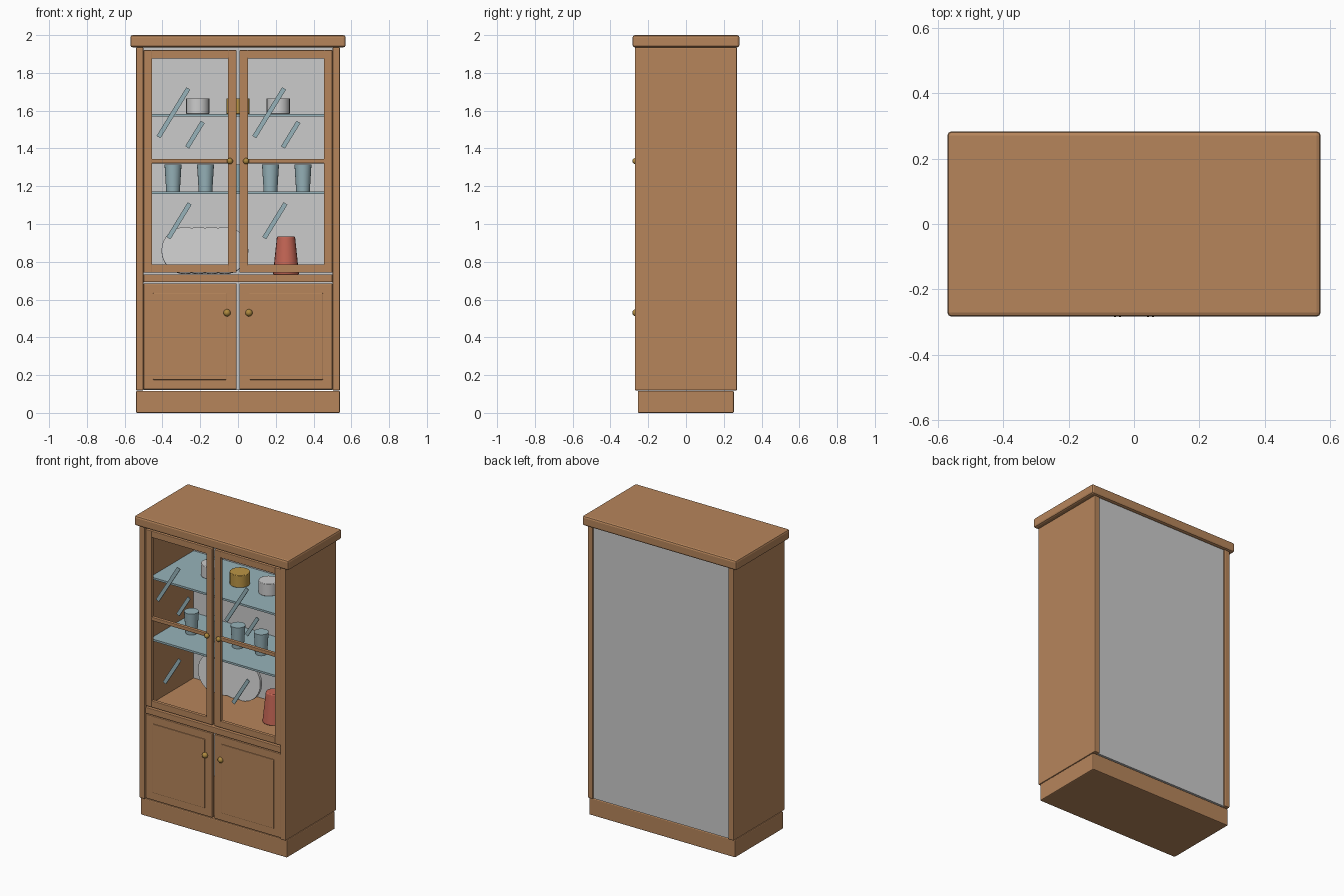
import bpy
from math import radians

if "Cube" in bpy.data.objects:
    bpy.data.objects.remove(bpy.data.objects["Cube"])

def material(name, rgb):
    m = bpy.data.materials.new(name)
    m.diffuse_color = (*rgb, 1)
    m.use_nodes = True
    m.node_tree.nodes["Principled BSDF"].inputs["Base Color"].default_value = m.diffuse_color
    return m

WOOD = material("wood", (0.47, 0.235, 0.105))
GLASS = material("glass", (0.31, 0.45, 0.49))
BRASS = material("brass", (0.42, 0.25, 0.05))
GOLD = material("ochre", (0.50, 0.30, 0.06))
RED = material("terracotta", (0.55, 0.13, 0.09))

def finish(o, name, mat, bevel=0):
    o.name = name
    if mat:
        o.data.materials.append(mat)
    if bevel:
        b = o.modifiers.new("bevel", 'BEVEL')
        b.width, b.segments = bevel, 2
    return o

def box(name, x, y, z, mat=WOOD, bevel=0.004):
    """Box from (min, max) ranges on each axis."""
    bpy.ops.mesh.primitive_cube_add(size=1, location=[sum(r) / 2 for r in (x, y, z)])
    o = bpy.context.object
    o.scale = [abs(r[1] - r[0]) for r in (x, y, z)]
    bpy.ops.object.transform_apply(location=False, rotation=False, scale=True)
    return finish(o, name, mat, bevel)

def round_part(name, loc, r1, r2, h, mat, sides=20, rot=(0, 0, 0), bevel=0):
    """Tapered cylinder, base radius r1, top radius r2, centred on loc."""
    bpy.ops.mesh.primitive_cone_add(vertices=sides, radius1=r1, radius2=r2, depth=h,
                                    location=loc, rotation=rot)
    bpy.ops.object.shade_smooth_by_angle(angle=radians(35))
    return finish(bpy.context.object, name, mat, bevel)

# Carcass
box("plinth", (-0.54, 0.54), (-0.255, 0.253), (0, 0.117), bevel=0.006)
box("cornice_top", (-0.57, 0.57), (-0.283, 0.283), (1.935, 2.0), bevel=0.012)
box("back_panel", (-0.502, 0.502), (0.245, 0.26), (0.12, 1.935), None, 0)
box("middle_deck", (-0.50, 0.50), (-0.24, 0.245), (0.70, 0.733), bevel=0)
box("middle_rail", (-0.50, 0.50), (-0.265, -0.235), (0.692, 0.733))

DOOR = (-0.262, -0.238)
for s, side in ((-1, "left"), (1, "right")):
    def X(a, b):
        return tuple(sorted((s * a, s * b)))
    box(f"{side}_side_panel", X(0.50, 0.54), (-0.271, 0.27), (0.119, 1.935), bevel=0.006)

    # Upper glazed door frame
    box(f"{side}_outer_stile", X(0.455, 0.50), DOOR, (0.742, 1.92))
    box(f"{side}_inner_stile", X(0.008, 0.053), DOOR, (0.742, 1.92))
    for part, z in (("bottom_rail", (0.742, 0.786)), ("top_rail", (1.876, 1.92)),
                    ("glazing_bar", (1.321, 1.345))):
        box(f"{side}_{part}", X(0.05, 0.458), DOOR, z)

    # Lower solid door with raised panel
    box(f"{side}_lower_door", X(0.008, 0.50), DOOR, (0.124, 0.685))
    box(f"{side}_door_panel", X(0.06, 0.45), (-0.267, -0.25), (0.175, 0.635))

    # Knobs
    for part, x, z, r in (("upper_knob", 0.043, 1.333, 0.016), ("lower_knob", 0.058, 0.53, 0.019)):
        bpy.ops.mesh.primitive_uv_sphere_add(segments=16, ring_count=10, radius=r,
                                             location=(s * x, -0.284 + r, z))
        bpy.ops.object.shade_smooth()
        finish(bpy.context.object, f"{side}_{part}", BRASS)

    # Slanted glints standing for the door glass
    shift = 0 if s < 0 else 0.507
    for i, (x, z, length) in enumerate(((-0.342, 1.589, 0.302), (-0.228, 1.473, 0.158),
                                        (-0.312, 1.017, 0.215))):
        x += shift
        g = box(f"{side}_glint_{i + 1}", (x - 0.012, x + 0.012), (-0.252, -0.246),
                (z - length / 2, z + length / 2), GLASS, 0)
        g.rotation_euler.y = radians(31.5)

# Glass shelves
for name, z in (("lower_shelf", 1.158), ("upper_shelf", 1.57)):
    box(f"{name}_glass", (-0.50, 0.50), (-0.21, 0.245), (z, z + 0.013), GLASS, 0)

# Bowls on the upper shelf, the middle one ochre
for i in range(3):
    round_part(f"bowl_{i + 1}", ((i - 1) * 0.213, 0.02, 1.624), 0.062, 0.062, 0.082,
               GOLD if i == 1 else None, bevel=0.003)

# Tumblers on the lower shelf
for i in range(5):
    round_part(f"tumbler_{i + 1}", ((i - 2) * 0.172, 0, 1.243), 0.036, 0.045, 0.144, GLASS)

# Row of plates leaning at the back
for i in range(4):
    round_part(f"plate_{i + 1}", (-0.28 + i * 0.07, 0.165, 0.859), 0.125, 0.125, 0.018,
               None, 32, (radians(82), 0, 0))

# Vase
round_part("vase", (0.254, 0.015, 0.833), 0.069, 0.048, 0.2, RED, bevel=0.005)
